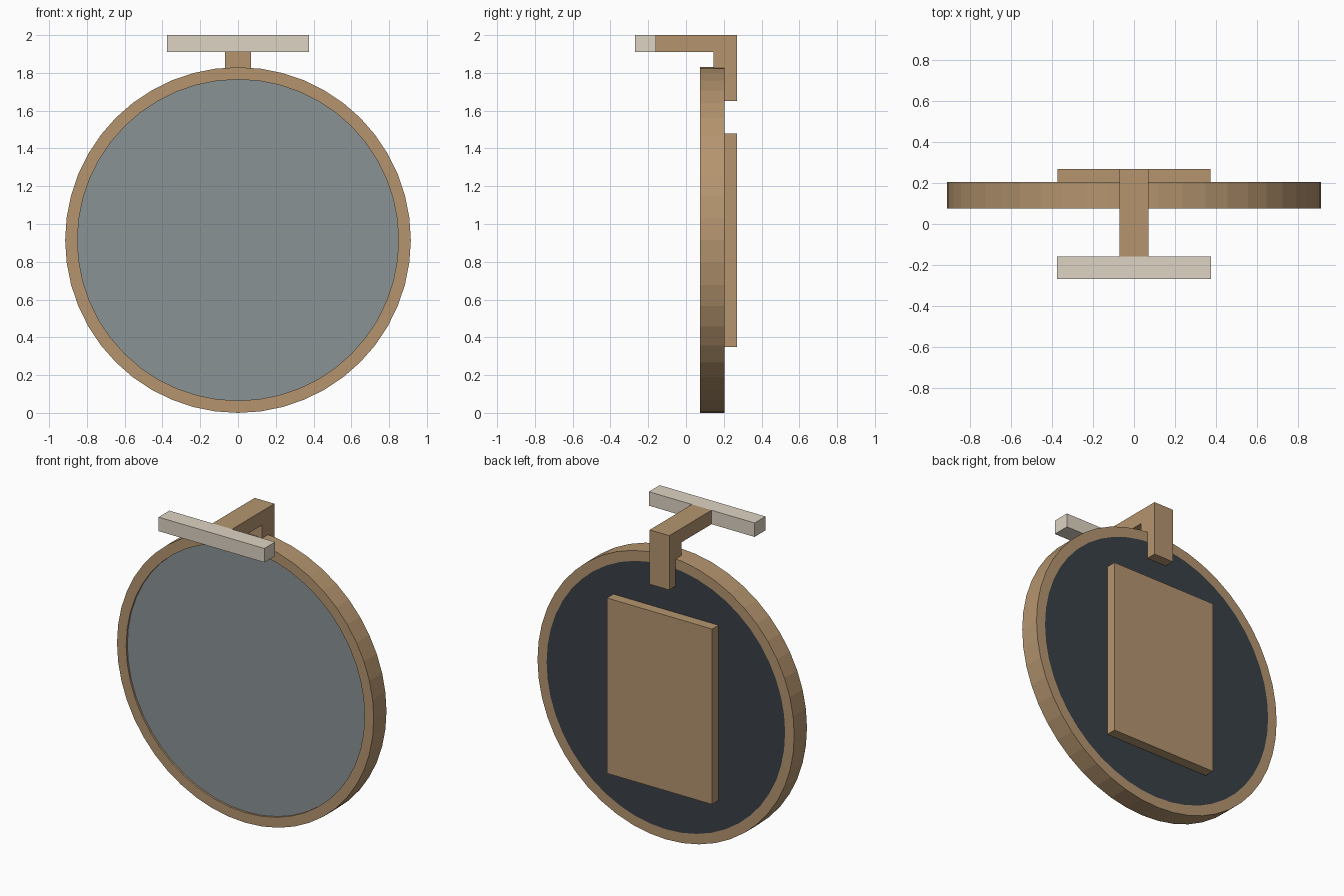
import bpy, bmesh
from math import cos, sin, tau

if "Cube" in bpy.data.objects:
    bpy.data.objects.remove(bpy.data.objects["Cube"])


def material(name, srgb):
    color = [((c / 255 + 0.055) / 1.055) ** 2.4 for c in srgb] + [1]
    mat = bpy.data.materials.new(name)
    mat.use_nodes = True
    mat.diffuse_color = color
    mat.node_tree.nodes["Principled BSDF"].inputs["Base Color"].default_value = color
    return mat


WOOD = material("tan wood", (181, 149, 111))
GLASS = material("grey glass", (138, 146, 149))
DARK = material("dark backing", (58, 65, 71))
CREAM = material("pale cream", (221, 212, 195))

SIDES = 48
CENTER_Z = 0.915
OUTER, INNER = 0.915, 0.85
FRONT, BACK = 0.075, 0.205


def finish(bm, name, mats):
    bmesh.ops.recalc_face_normals(bm, faces=bm.faces)
    mesh = bpy.data.meshes.new(name)
    bm.to_mesh(mesh)
    bm.free()
    for mat in mats:
        mesh.materials.append(mat)
    obj = bpy.data.objects.new(name, mesh)
    bpy.context.collection.objects.link(obj)
    return obj


def circle(bm, radius, y):
    return [bm.verts.new((radius * cos(tau * i / SIDES), y,
                          CENTER_Z + radius * sin(tau * i / SIDES)))
            for i in range(SIDES)]


def bridge(bm, a, b):
    for i in range(SIDES):
        j = (i + 1) % SIDES
        bm.faces.new((a[i], a[j], b[j], b[i]))


def extruded(name, profile, half_width, mat):
    """Extrude a closed (y, z) profile symmetrically along x."""
    bm = bmesh.new()
    face = bm.faces.new([bm.verts.new((-half_width, y, z)) for y, z in profile])
    moved = bmesh.ops.extrude_face_region(bm, geom=[face])["geom"]
    verts = [v for v in moved if isinstance(v, bmesh.types.BMVert)]
    bmesh.ops.translate(bm, verts=verts, vec=(2 * half_width, 0, 0))
    return finish(bm, name, [mat])


def bar(name, y0, y1, z0, z1, half_width, mat):
    return extruded(name, [(y0, z0), (y1, z0), (y1, z1), (y0, z1)], half_width, mat)


# Round wooden rim
bm = bmesh.new()
loops = [circle(bm, r, y) for r, y in
         ((OUTER, FRONT), (OUTER, BACK), (INNER, BACK), (INNER, FRONT))]
for k in range(4):
    bridge(bm, loops[k], loops[(k + 1) % 4])
finish(bm, "round_rim", [WOOD])

# Disc slightly recessed at the front, with a dark back
bm = bmesh.new()
front = circle(bm, INNER, FRONT + 0.012)
back = circle(bm, INNER, BACK)
bridge(bm, front, back)
bm.faces.new(front)
bm.faces.new(back).material_index = 1
finish(bm, "glass_disc", [GLASS, DARK])

# Back panel, hooked bracket and front crossbar
bar("back_panel", BACK, 0.27, 0.35, 1.48, 0.375, WOOD)
extruded("top_bracket",
         [(-0.16, 1.91), (0.145, 1.91), (0.145, 1.82), (BACK, 1.82),
          (BACK, 1.65), (0.27, 1.65), (0.27, 2.0), (-0.16, 2.0)], 0.07, WOOD)
bar("front_crossbar", -0.27, -0.16, 1.91, 2.0, 0.377, CREAM)
